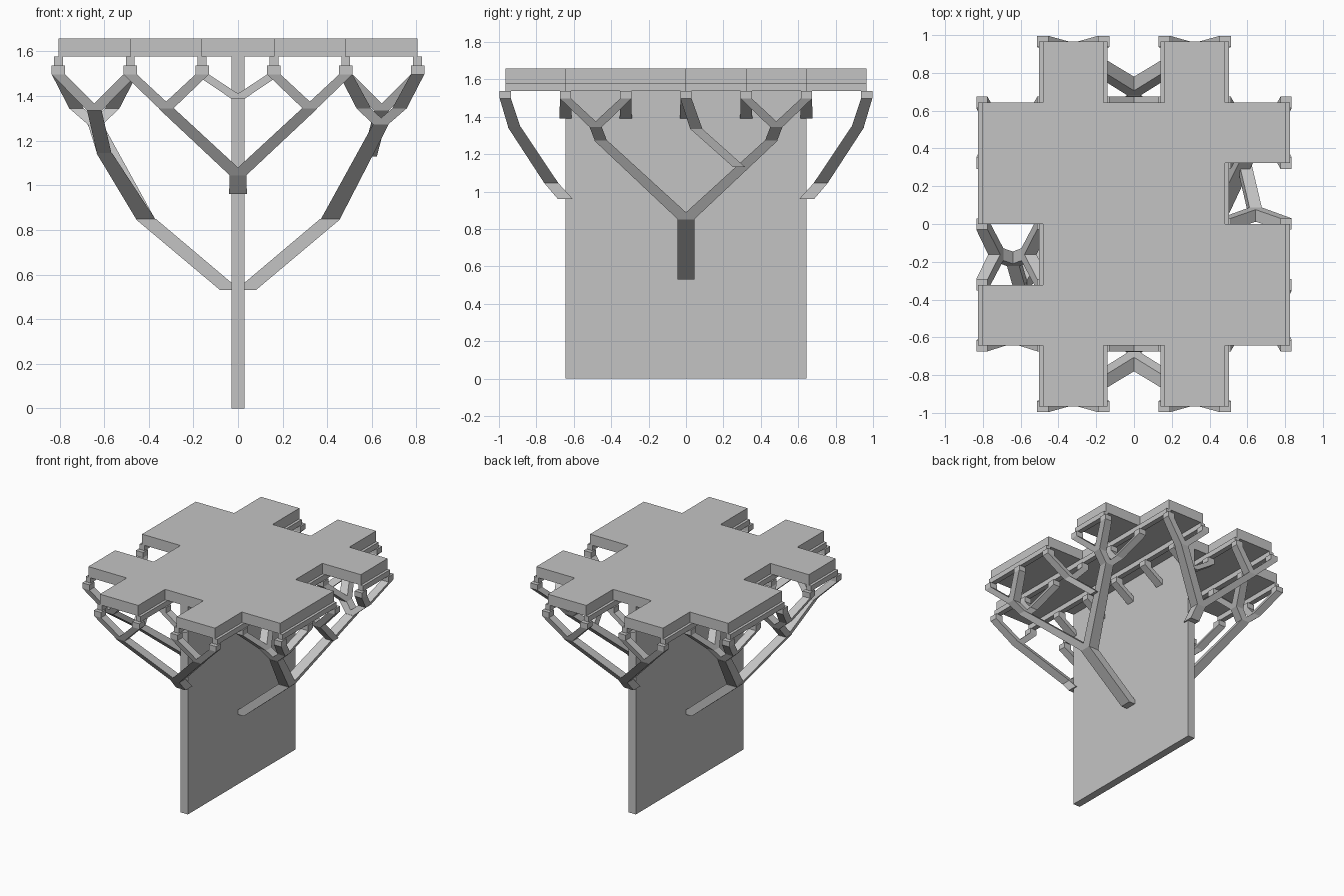
import bpy
import bmesh
from mathutils import Vector

cube = bpy.data.objects.get("Cube")
if cube:
    bpy.data.objects.remove(cube, do_unlink=True)

# One plain grey for everything
grey = bpy.data.materials.new("plain grey")
grey.use_nodes = True
GREY = (0.55, 0.55, 0.55, 1)
grey.diffuse_color = GREY
grey.node_tree.nodes["Principled BSDF"].inputs["Base Color"].default_value = GREY

P = 0.322                      # grid pitch of the deck
TIP, FORK = 1.497, 1.345       # heights of branch tips and last forks
CAP_TOP, DECK_LOW, DECK_TOP = 1.537, 1.577, 1.657


def finish(name, bm):
    bmesh.ops.recalc_face_normals(bm, faces=bm.faces)
    mesh = bpy.data.meshes.new(name)
    bm.to_mesh(mesh)
    bm.free()
    mesh.materials.append(grey)
    obj = bpy.data.objects.new(name, mesh)
    bpy.context.collection.objects.link(obj)
    return obj


def limb(bm, a, b, wa=0.065, wb=0.065):
    """Prism between two level squares centred on a and b."""
    rings = []
    for p, w in ((a, wa), (b, wb)):
        h = w / 2
        rings.append([bm.verts.new(Vector(p) + Vector((x, y, 0)))
                      for x, y in ((-h, -h), (h, -h), (h, h), (-h, h))])
    low, high = rings
    bm.faces.new(low[::-1])
    bm.faces.new(high)
    for i in range(4):
        j = (i + 1) % 4
        bm.faces.new((low[i], low[j], high[j], high[i]))


def box(bm, x0, x1, y0, y1, z0, z1):
    m = bmesh.ops.create_cube(bm, size=1)["verts"]
    bmesh.ops.scale(bm, vec=(x1 - x0, y1 - y0, z1 - z0), verts=m)
    bmesh.ops.translate(bm, vec=((x0 + x1) / 2, (y0 + y1) / 2, (z0 + z1) / 2), verts=m)


def tip(bm, start, x, y):
    """Last twig with the square cap that carries a joist."""
    end = (x, y, TIP)
    limb(bm, start, end, 0.065, 0.06)
    limb(bm, end, (x, y, CAP_TOP), 0.06, 0.06)


def crown(bm, base, side, y):
    """Four tips: fork across, then fork along."""
    for dx in (-1, 1):
        node = (side * 2 * P + dx * 0.08, y, FORK)
        limb(bm, base, node)
        for dy in (-0.5, 0.5):
            tip(bm, node, side * 2 * P + dx * P / 2, y + dy * P)


def pair(bm, node, side, y):
    """Two tips under one line of the grid."""
    for dx in (-0.5, 0.5):
        tip(bm, node, side * 2 * P + dx * P, y)


# Central wall
bm = bmesh.new()
box(bm, -0.03, 0.03, -2 * P, 2 * P, 0, DECK_LOW)
finish("central_wall", bm)

# Deck: half an outline, repeated by a half turn
half = [(2.5, -2), (2.5, 0), (1.5, 0), (1.5, 1), (2.5, 1), (2.5, 2), (1.5, 2), (1.5, 3),
        (.5, 3), (.5, 2), (-.5, 2), (-.5, 3), (-1.5, 3), (-1.5, 2)]
outline = half + [(-x, -y) for x, y in half]
bm = bmesh.new()
face = bm.faces.new([bm.verts.new((x * P, y * P, DECK_LOW)) for x, y in outline])
top = bmesh.ops.extrude_face_region(bm, geom=[face])["geom"]
bmesh.ops.translate(bm, vec=(0, 0, DECK_TOP - DECK_LOW),
                    verts=[v for v in top if isinstance(v, bmesh.types.BMVert)])
finish("deck", bm)

# Joists below the deck
bm = bmesh.new()
for s in (-1, 1):
    for column, runs in ((0.5, [(-3, 3)]), (1.5, [(-3, 3)]), (2.5, [(-2, 0), (1, 2)])):
        for y0, y1 in runs:
            low, high = sorted((s * y0 * P, s * y1 * P))
            x = s * column * P
            box(bm, x - 0.02, x + 0.02, low, high, CAP_TOP, DECK_LOW)
finish("joists", bm)

# Short brackets from the wall
bm = bmesh.new()
for row in range(-2, 3):
    for s in (-1, 1):
        limb(bm, (0, row * P, 1.39), (s * P / 2, row * P, TIP), 0.065, 0.06)
        limb(bm, (s * P / 2, row * P, TIP), (s * P / 2, row * P, CAP_TOP), 0.06, 0.06)
finish("wall_brackets", bm)

# Forked struts at the two wall ends
for s, name in ((-1, "front_strut"), (1, "back_strut")):
    bm = bmesh.new()
    knee = (0, s * 0.72, 1.045)
    limb(bm, (0, s * 0.645, 0.96), knee, 0.08, 0.075)
    for side in (-1, 1):
        node = (side * P, s * 0.918, FORK)
        limb(bm, knee, node, 0.075, 0.07)
        for dx in (-0.5, 0.5):
            tip(bm, node, side * P + dx * P, s * 3 * P)
    finish(name, bm)


def trunk(bm, side):
    top = (side * 0.415, 0, 0.85)
    limb(bm, (side * 0.035, 0, 0.53), top, 0.09, 0.092)
    return top


# Left branching support
bm = bmesh.new()
top = trunk(bm, 1)
for y in (-1, 1):
    bend = (0.64, y * 0.455, 1.272)
    limb(bm, top, bend, 0.085, 0.07)
    crown(bm, bend, 1, y * 1.5 * P)
fork = (0.59, 0.285, 1.13)
node = (2 * P, 0.055, FORK - 0.01)
limb(bm, fork, node)
pair(bm, node, 1, 0)
finish("left_branching_support", bm)

# Right branching support
bm = bmesh.new()
top = trunk(bm, -1)
bend = (-0.64, 0.455, 1.272)
limb(bm, top, bend, 0.085, 0.07)
crown(bm, bend, -1, 1.5 * P)
fork = (-0.6, -0.33, 1.145)
limb(bm, top, fork, 0.085, 0.07)
bend = (-0.64, -0.19, 1.272)
limb(bm, fork, bend)
crown(bm, bend, -1, -P / 2)
node = (-2 * P, -0.59, FORK - 0.01)
limb(bm, fork, node)
pair(bm, node, -1, -2 * P)
finish("right_branching_support", bm)
